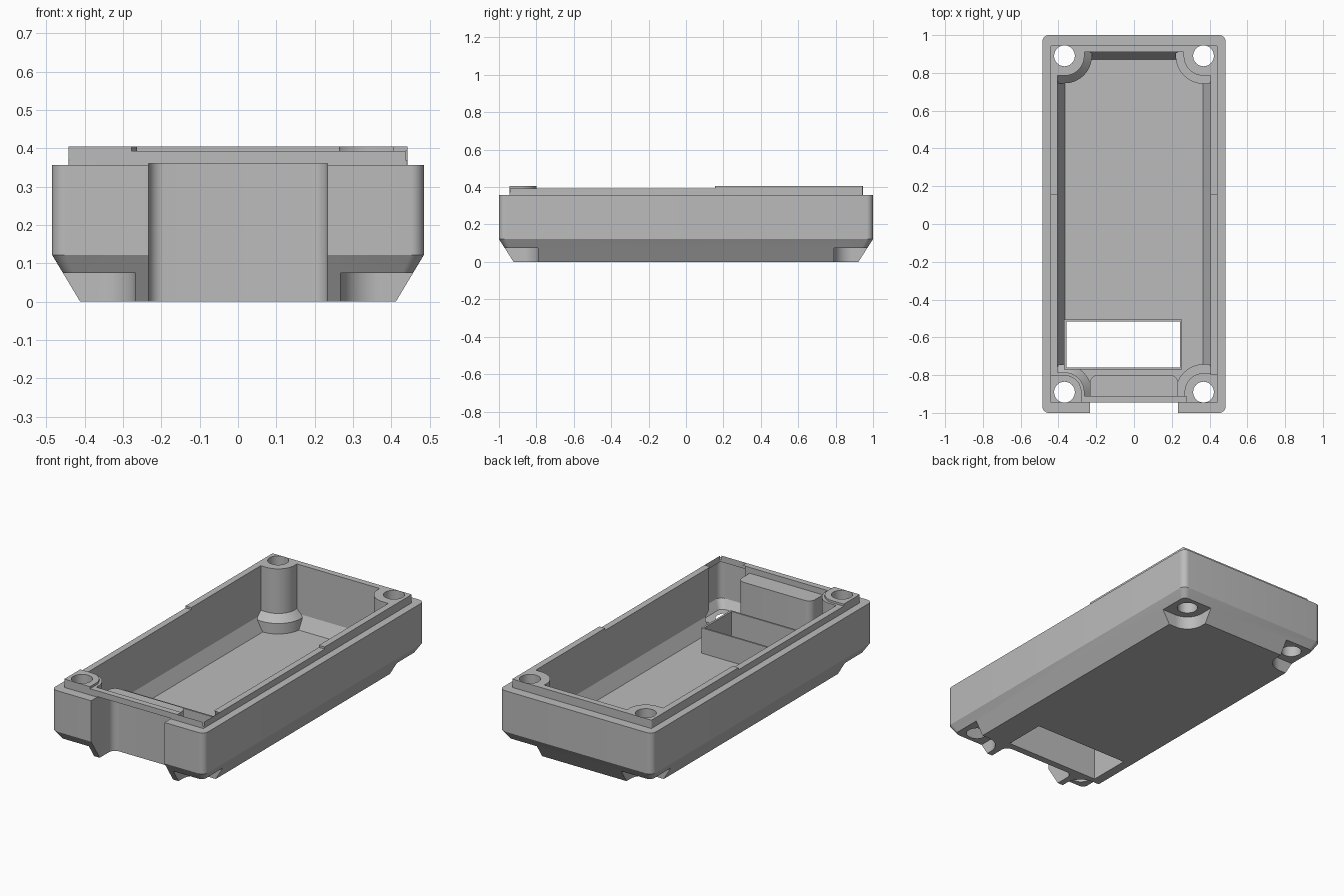
import bpy, bmesh, math

if "Cube" in bpy.data.objects:
    bpy.data.objects.remove(bpy.data.objects["Cube"])

grey = bpy.data.materials.new("light_grey_plastic")
grey.use_nodes = True
colour = (0.5, 0.5, 0.5, 1)
grey.diffuse_color = colour
grey.node_tree.nodes["Principled BSDF"].inputs["Base Color"].default_value = colour

POST_X, POST_Y = 0.368, 0.89      # screw post centres, mirrored to four corners
LIP_X, LIP_Y, LIP_Z = 0.442, 0.945, 0.405
LOW_LIP = 0.393
CORNERS = [(sx, sy) for sx in (-1, 1) for sy in (-1, 1)]


def loft(name, rings):
    """Closed solid through rings of (outline, height)."""
    bm = bmesh.new()
    loops = [[bm.verts.new((x, y, z)) for x, y in outline] for outline, z in rings]
    n = len(loops[0])
    bm.faces.new(loops[0][::-1])
    bm.faces.new(loops[-1])
    for a, b in zip(loops, loops[1:]):
        for i in range(n):
            j = (i + 1) % n
            bm.faces.new((a[i], a[j], b[j], b[i]))
    bmesh.ops.recalc_face_normals(bm, faces=bm.faces)
    mesh = bpy.data.meshes.new(name)
    bm.to_mesh(mesh)
    bm.free()
    mesh.materials.append(grey)
    ob = bpy.data.objects.new(name, mesh)
    bpy.context.collection.objects.link(ob)
    return ob


def rect(hx, hy, r=0.0, cx=0.0, cy=0.0, steps=8):
    """Rectangle outline, with rounded corners when r is set."""
    pts = []
    for k, (sx, sy) in enumerate([(1, 1), (-1, 1), (-1, -1), (1, -1)]):
        for i in range(steps + 1 if r else 1):
            a = math.pi / 2 * (k + i / steps)
            pts.append((cx + sx * (hx - r) + r * math.cos(a),
                        cy + sy * (hy - r) + r * math.sin(a)))
    return pts


def circle(x, y, r, n=32):
    return [(x + r * math.cos(math.tau * i / n), y + r * math.sin(math.tau * i / n))
            for i in range(n)]


def corner(sx, sy, r, ex, ey, steps=16):
    """Rounded post outline whose flat sides run out to a box corner."""
    pts = [(ex, ey), (ex, POST_Y - r)]
    for i in range(steps + 1):
        a = math.pi / 2 * i / steps
        pts.append((POST_X - r * math.sin(a), POST_Y - r * math.cos(a)))
    pts.append((POST_X - r, ey))
    return [(sx * x, sy * y) for x, y in pts]


def box(name, x0, x1, y0, y1, z0, z1):
    outline = rect((x1 - x0) / 2, (y1 - y0) / 2, 0, (x0 + x1) / 2, (y0 + y1) / 2)
    return loft(name, [(outline, z0), (outline, z1)])


def prism(name, outline, z0, z1):
    return loft(name, [(outline, z0), (outline, z1)])


def combine(target, tool, operation):
    mod = target.modifiers.new(operation, "BOOLEAN")
    mod.operation, mod.solver, mod.object = operation, "EXACT", tool
    bpy.context.view_layer.objects.active = target
    bpy.ops.object.modifier_apply(modifier=mod.name)
    bpy.data.objects.remove(tool)


def add(tool):
    combine(case, tool, "UNION")


def cut(tool):
    combine(case, tool, "DIFFERENCE")


# Outer shell with sloped underside and stepped lip
case = loft("enclosure_base", [
    (rect(0.412, 0.922, 0.02), 0),
    (rect(0.485, 1, 0.035), 0.122),
    (rect(0.485, 1, 0.035), 0.357),
    (rect(LIP_X, LIP_Y, 0.005), 0.357),
    (rect(LIP_X, LIP_Y, 0.005), LIP_Z)])

# Hollow interior with sloped floor edges
cut(loft("cavity", [(rect(0.365, 0.872), 0.05), (rect(0.405, 0.91), 0.122),
                    (rect(0.405, 0.91), 0.6)]))

# Lower front part of the lip
cut(box("lip_relief", -0.6, 0.6, -1.2, 0.155, LOW_LIP, 0.6))

# Corner screw posts with flared feet
for sx, sy in CORNERS:
    top = LOW_LIP if sy < 0 else LIP_Z
    add(prism("post", corner(sx, sy, 0.105, 0.425, 0.93), 0.06, top))
    add(loft("post_foot", [(corner(sx, sy, 0.145, 0.42, 0.925), 0.04),
                           (corner(sx, sy, 0.145, 0.42, 0.925), 0.11),
                           (corner(sx, sy, 0.104, 0.42, 0.925), 0.15)]))
    if sy < 0:
        add(prism("post_cap", corner(sx, sy, 0.09, LIP_X, LIP_Y), 0.37, LIP_Z))

# Compartment walls standing on the floor
add(box("compartment", -0.37, 0.255, -0.77, -0.505, 0.02, 0.195))
cut(box("compartment_opening", -0.358, 0.243, -0.76, -0.515, -0.2, 0.6))

# Front notch, leaving the lip as a bridge above it
cut(prism("front_notch", rect(0.233, 0.3, 0.04, 0, -1.1), -0.2, 0.36))

# Screw holes and recesses under the corners
for sx, sy in CORNERS:
    cut(prism("recess", corner(sx, sy, 0.1, 0.7, 1.2), -0.2, 0.075))
    cut(prism("screw_hole", circle(sx * POST_X, sy * POST_Y, 0.055), -0.2, 0.7))

bpy.ops.object.select_all(action="DESELECT")
case.select_set(True)
bpy.context.view_layer.objects.active = case
bpy.ops.object.shade_smooth_by_angle(angle=math.radians(25))
